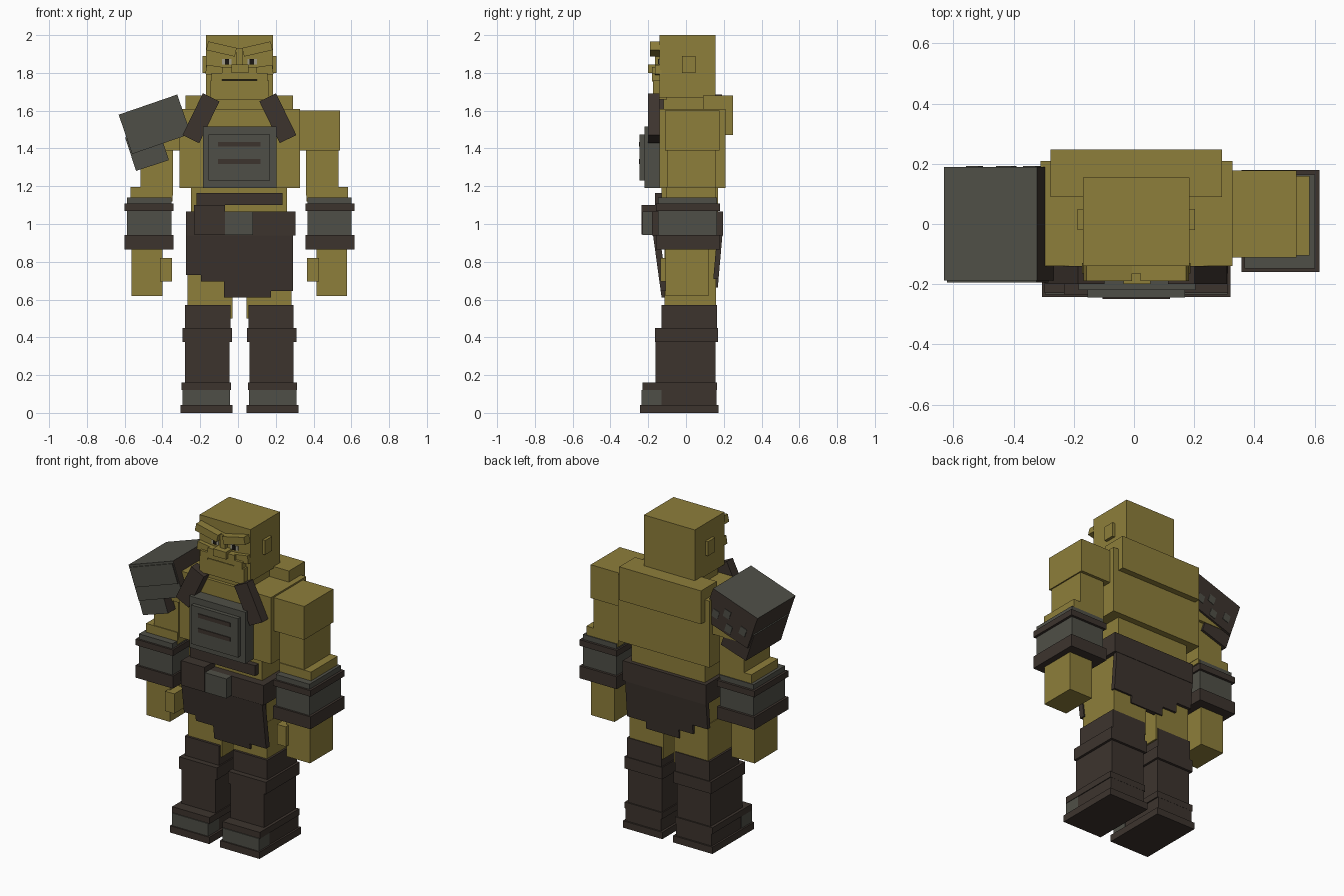
import bpy, bmesh, math
from mathutils import Matrix, Vector

cube = bpy.data.objects.get("Cube")
if cube:
    bpy.data.objects.remove(cube, do_unlink=True)


def material(name, rgb):
    m = bpy.data.materials.new(name)
    m.use_nodes = True
    col = (*rgb, 1)
    m.diffuse_color = col
    m.node_tree.nodes["Principled BSDF"].inputs["Base Color"].default_value = col
    return m


SKIN = material("olive skin", (0.27, 0.21, 0.043))
LEATHER = material("dark leather", (0.046, 0.034, 0.027))
IRON = material("dull iron", (0.078, 0.078, 0.063))
EYE = material("eye white", (0.35, 0.33, 0.25))
PUPIL = material("pupil black", (0.01, 0.008, 0.006))
MID = 0.0075  # symmetry plane of the body


def finish(name, bm, *mats):
    bmesh.ops.recalc_face_normals(bm, faces=bm.faces)
    me = bpy.data.meshes.new(name)
    bm.to_mesh(me)
    bm.free()
    for m in mats:
        me.materials.append(m)
    ob = bpy.data.objects.new(name, me)
    bpy.context.collection.objects.link(ob)
    return ob


def box(name, x, y, z, mat, tilt=0, backing=None):
    """Box from three ranges, tilted in degrees about y. With backing,
    all faces but the front and top take the second material."""
    rng = (x, y, z)
    size = [b - a for a, b in rng]
    mid = Vector([(a + b) / 2 for a, b in rng])
    bm = bmesh.new()
    bmesh.ops.create_cube(bm, size=1, matrix=Matrix.Diagonal((*size, 1)))
    bm.normal_update()
    if backing:
        for f in bm.faces:
            f.material_index = 0 if f.normal.y < -0.5 or f.normal.z > 0.5 else 1
    spin = Matrix.Rotation(math.radians(-tilt), 4, 'Y')
    bm.transform(Matrix.Translation(mid) @ spin)
    return finish(name, bm, mat, *([backing] if backing else []))


def pair(name, x, y, z, mat, tilt=0):
    """The same box on the left (+x) and mirrored on the right."""
    box("left_" + name, x, y, z, mat, tilt)
    box("right_" + name, (2 * MID - x[1], 2 * MID - x[0]), y, z, mat, -tilt)


def flap(name, steps, top, bottom_z, y_top, y_bottom, thick):
    """Hanging cloth with a stepped hem; steps are (x0, x1, hem z)."""
    bm = bmesh.new()
    outline = [(steps[-1][1], top), (steps[0][0], top)]
    for x0, x1, z in steps:
        outline += [(x0, z), (x1, z)]
    slope = (y_bottom - y_top) / (top - bottom_z)
    verts = [bm.verts.new((x, y_top + slope * (top - z), z)) for x, z in outline]
    face = bm.faces.new(verts)
    ext = bmesh.ops.extrude_face_region(bm, geom=[face])
    moved = [g for g in ext["geom"] if isinstance(g, bmesh.types.BMVert)]
    bmesh.ops.translate(bm, verts=moved, vec=(0, thick, 0))
    finish(name, bm, LEATHER)


# Head and face
box("head", (-0.17, 0.185), (-0.14, 0.155), (1.67, 2.0), SKIN)
box("jaw", (-0.145, 0.165), (-0.175, -0.1), (1.66, 1.76), SKIN)
box("neck", (-0.14, 0.155), (-0.12, 0.11), (1.55, 1.68), SKIN)
box("upper_lip", (-0.085, 0.1), (-0.18, -0.13), (1.765, 1.83), SKIN)
box("mouth_line", (-0.085, 0.1), (-0.145, -0.13), (1.757, 1.768), PUPIL)
box("nose", (-0.035, 0.055), (-0.2, -0.13), (1.80, 1.845), SKIN)
box("nose_bridge", (-0.01, 0.025), (-0.165, -0.13), (1.84, 1.93), SKIN)
pair("brow", (0.025, 0.18), (-0.19, -0.13), (1.903, 1.95), SKIN, 13)
pair("cheek", (0.07, 0.185), (-0.165, -0.13), (1.785, 1.835), SKIN, 8)
pair("mouth_corner", (0.1, 0.155), (-0.18, -0.13), (1.755, 1.80), SKIN)
pair("eye", (0.05, 0.1), (-0.145, -0.135), (1.845, 1.873), EYE)
pair("pupil", (0.062, 0.085), (-0.149, -0.14), (1.845, 1.873), PUPIL)
pair("ear", (0.17, 0.203), (-0.02, 0.05), (1.80, 1.89), SKIN)

# Torso
box("torso", (-0.31, 0.328), (-0.14, 0.21), (1.19, 1.61), SKIN)
box("upper_back", (-0.278, 0.292), (0.09, 0.248), (1.47, 1.68), SKIN)
box("waist", (-0.25, 0.26), (-0.13, 0.17), (0.9, 1.2), SKIN)
box("pelvis", (-0.262, 0.28), (-0.115, 0.16), (0.72, 0.96), SKIN)

# Chest armour
box("chest_plate", (-0.185, 0.205), (-0.22, -0.14), (1.19, 1.515), IRON)
box("chest_panel", (-0.155, 0.17), (-0.245, -0.21), (1.23, 1.475), IRON)
for i, z in enumerate((1.318, 1.41)):
    box(f"chest_slot_{i + 1}", (-0.105, 0.12), (-0.25, -0.242), (z, z + 0.025), LEATHER)
pair("chest_strap", (0.162, 0.26), (-0.2, -0.14), (1.437, 1.683), LEATHER, 26)

# Belt
box("belly_band", (-0.22, 0.235), (-0.165, -0.12), (1.1, 1.165), LEATHER)
box("belt", (-0.275, 0.305), (-0.18, 0.195), (0.94, 1.065), LEATHER)
box("belt_pouch", (-0.232, -0.07), (-0.235, -0.13), (0.945, 1.1), LEATHER)
box("belt_buckle", (-0.07, 0.08), (-0.23, -0.17), (0.942, 1.065), IRON)

# Loincloth
flap("front_flap", [(-0.275, -0.195, 0.73), (-0.195, -0.075, 0.695),
                    (-0.075, 0.175, 0.61), (0.175, 0.29, 0.645)],
     0.945, 0.58, -0.175, -0.125, 0.035)
flap("back_flap", [(-0.275, -0.17, 0.78), (-0.17, -0.07, 0.72),
                   (-0.07, 0.16, 0.665), (0.16, 0.29, 0.71)],
     0.945, 0.66, 0.165, 0.14, 0.028)

# Arms
pair("shoulder", (0.285, 0.54), (-0.112, 0.178), (1.39, 1.6), SKIN)
pair("upper_arm", (0.36, 0.532), (-0.1, 0.16), (1.15, 1.4), SKIN)
pair("elbow", (0.362, 0.583), (-0.105, 0.16), (1.12, 1.195), SKIN)
pair("bracer", (0.368, 0.602), (-0.148, 0.165), (0.88, 1.14), IRON)
pair("bracer_upper_band", (0.357, 0.617), (-0.16, 0.18), (1.07, 1.108), LEATHER)
pair("bracer_lower_band", (0.357, 0.617), (-0.16, 0.18), (0.865, 0.943), LEATHER)
pair("hand", (0.415, 0.578), (-0.108, 0.12), (0.62, 0.88), SKIN)
pair("thumb", (0.365, 0.428), (-0.135, -0.03), (0.695, 0.82), SKIN)

# Shoulder guard on the right arm
box("guard_plate", (-0.605, -0.277), (-0.188, 0.19), (1.418, 1.638),
    IRON, 19, LEATHER)
box("guard_rim", (-0.61, -0.295), (-0.195, -0.14), (1.5, 1.622), IRON, 19, LEATHER)
box("guard_lower_plate", (-0.573, -0.39), (-0.175, 0.175), (1.305, 1.49),
    IRON, 18, LEATHER)
for i, (x, z) in enumerate([(-0.53, 1.47), (-0.42, 1.55), (-0.34, 1.53), (-0.43, 1.46)]):
    box(f"guard_stain_{i + 1}", (x - 0.022, x + 0.022), (0.187, 0.193),
        (z - 0.025, z + 0.025), IRON, 19)

# Legs and boots
pair("thigh", (0.045, 0.282), (-0.115, 0.16), (0.5, 0.8), SKIN)
pair("boot_cuff", (0.055, 0.295), (-0.13, 0.165), (0.42, 0.572), LEATHER)
pair("boot_band", (0.047, 0.31), (-0.165, 0.17), (0.375, 0.45), LEATHER)
pair("boot_shaft", (0.06, 0.295), (-0.162, 0.155), (0.12, 0.4), LEATHER)
pair("boot_foot", (0.06, 0.308), (-0.135, 0.162), (0.03, 0.14), LEATHER)
pair("toe_cap", (0.058, 0.31), (-0.235, -0.13), (0.035, 0.122), IRON)
pair("toe_strap", (0.053, 0.313), (-0.23, 0.163), (0.12, 0.16), LEATHER)
pair("sole", (0.045, 0.32), (-0.243, 0.172), (0, 0.043), LEATHER)
